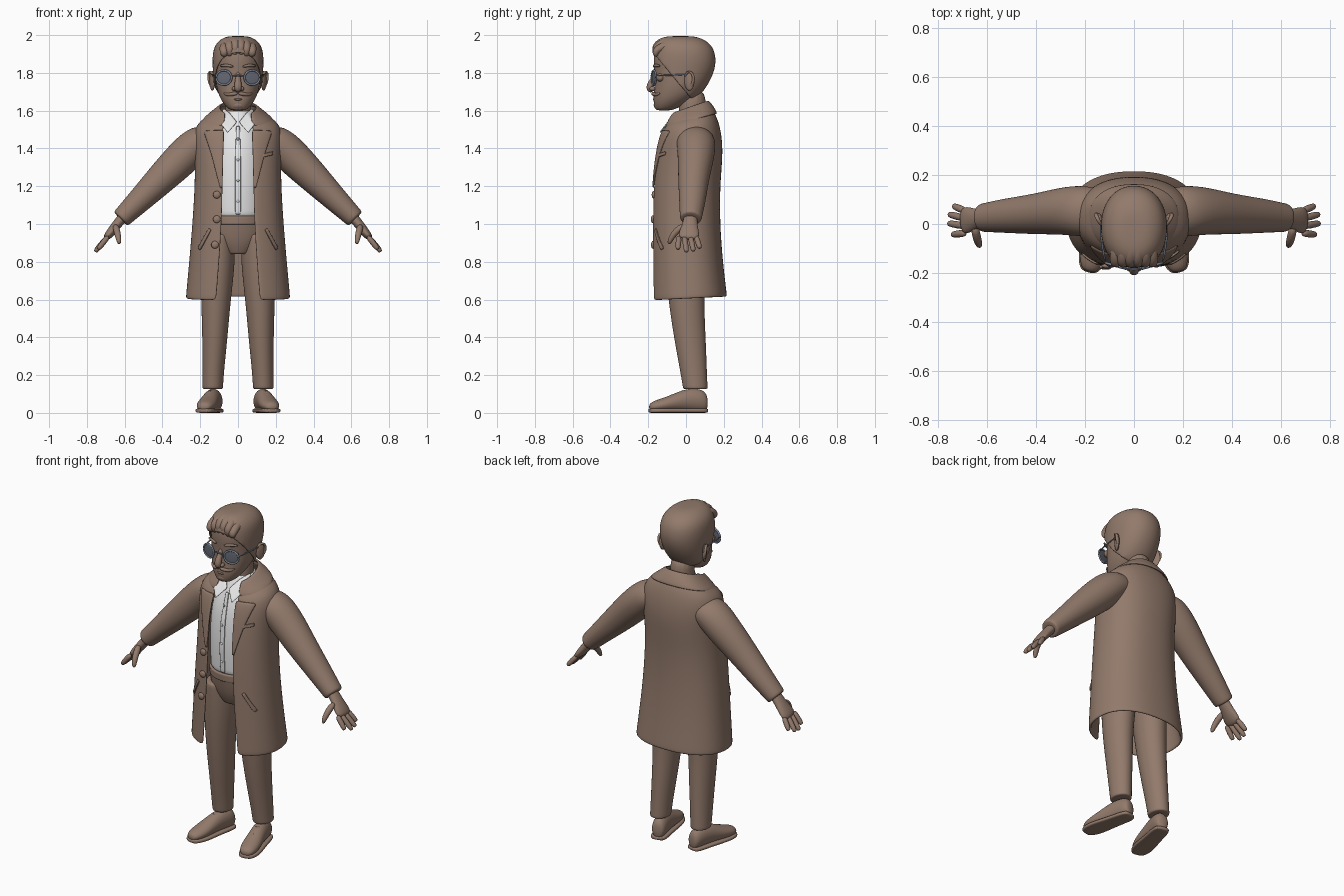
import bpy, bmesh
from math import sin, cos, pi, copysign, asin
from mathutils import Vector, Matrix
from mathutils.bvhtree import BVHTree

if "Cube" in bpy.data.objects:
    bpy.data.objects.remove(bpy.data.objects["Cube"])


def material(name, rgb):
    m = bpy.data.materials.new(name)
    m.use_nodes = True
    m.diffuse_color = (*rgb, 1)
    m.node_tree.nodes["Principled BSDF"].inputs["Base Color"].default_value = (*rgb, 1)
    return m


BROWN = material("warm brown", (.29, .195, .148))
WHITE = material("shirt white", (.8, .8, .8))
FRAME = material("slate frame", (.2, .24, .31))
LENS = material("dark lens", (.13, .14, .17))
Z = (0, 0, 1)


def finish(name, bm, mat, mirror=False, level=2, thick=0):
    bmesh.ops.recalc_face_normals(bm, faces=bm.faces[:])
    for f in bm.faces:
        f.smooth = True
    me = bpy.data.meshes.new(name)
    bm.to_mesh(me)
    bm.free()
    me.materials.append(mat)
    ob = bpy.data.objects.new(name, me)
    bpy.context.collection.objects.link(ob)
    if mirror:
        ob.modifiers.new("mirror", 'MIRROR').use_mirror_merge = False
    if thick:
        s = ob.modifiers.new("thickness", 'SOLIDIFY')
        s.thickness, s.offset = thick, 0
    if level:
        s = ob.modifiers.new("smooth", 'SUBSURF')
        s.levels = s.render_levels = level
    return ob


def power(v, p):
    return copysign(abs(v) ** (2 / p), v)


def tube(name, rows, mat, mirror=False, axis=None, ref=(0, 1, 0), crisp=False,
         p=2, n=16, level=2, m=None, cut=None, thick=0):
    """Loft oval rings through rows of (x, y, z, radius_a, radius_b)."""
    rows = [r if len(r) == 5 else (*r, r[3]) for r in rows]
    if crisp:
        near = lambda a, b: tuple(i + (j - i) * .06 for i, j in zip(a, b))
        rows = [rows[0], near(rows[0], rows[1]), *rows[1:-1], near(rows[-1], rows[-2]), rows[-1]]
    bm, rings = bmesh.new(), []
    for i, r in enumerate(rows):
        a, b = rows[max(i - 1, 0)], rows[min(i + 1, len(rows) - 1)]
        t = Vector(axis) if axis else (Vector(b[:3]) - Vector(a[:3])).normalized()
        u = t.cross(Vector(ref)).normalized()
        v = u.cross(t)
        rings.append([bm.verts.new(Vector(r[:3]) + u * r[3] * power(cos(k * 2 * pi / n), p)
                                   + v * r[4] * power(sin(k * 2 * pi / n), p)) for k in range(n)])
    for a, b in zip(rings, rings[1:]):
        for k in range(n):
            bm.faces.new((a[k], a[(k + 1) % n], b[(k + 1) % n], b[k]))
    bm.faces.new(rings[0])
    bm.faces.new(rings[-1])
    if cut:
        bmesh.ops.bisect_plane(bm, geom=bm.verts[:] + bm.edges[:] + bm.faces[:],
                               plane_co=cut[0], plane_no=cut[1], clear_inner=True)
    if m:
        bm.transform(m)
    return finish(name, bm, mat, mirror, level, thick)


def ball(name, loc, size, mat, mirror=False, yaw=0):
    bm = bmesh.new()
    bmesh.ops.create_uvsphere(bm, u_segments=20, v_segments=12, radius=1)
    bm.transform(Matrix.Translation(loc) @ Matrix.Rotation(yaw, 4, 'Z') @ Matrix.Diagonal((*size, 1)))
    return finish(name, bm, mat, mirror, 0)


def wrap(name, rows, p=2.3, n=25, thick=.016):
    """Garment shell open at the front; rows are (z, half width, front, back, opening, tilt)."""
    bm, lines = bmesh.new(), []
    for z, w, f, b, o, tilt in rows:
        t0, yc, line = asin((o / w) ** (p / 2)), (f + b) / 2, []
        for k in range(n):
            t = t0 + (2 * pi - 2 * t0) * k / (n - 1)
            dy = -(b - f) / 2 * power(cos(t), p)
            line.append(bm.verts.new((w * power(sin(t), p), yc + dy, z + tilt * dy)))
        lines.append(line)
    for a, b in zip(lines, lines[1:]):
        for k in range(n - 1):
            bm.faces.new((a[k], a[k + 1], b[k + 1], b[k]))
    return finish(name, bm, BROWN, thick=thick)


# Coat body and fold-down collar
coat = wrap("coat_body", [
    (.605, .27, -.18, .21, .115, .05), (.63, .268, -.18, .208, .112, .04), (.8, .252, -.18, .188, .098, 0),
    (1, .235, -.18, .173, .085, 0), (1.2, .222, -.175, .173, .08, 0), (1.35, .222, -.16, .187, .08, 0),
    (1.45, .23, -.14, .185, .08, 0), (1.52, .218, -.117, .168, .077, .1),
    (1.555, .17, -.1, .145, .073, .25), (1.595, .105, -.09, .118, .068, .33)])
wrap("coat_collar", [(1.547, .187, -.116, .163, .076, .25), (1.59, .127, -.102, .137, .07, .3),
                     (1.617, .094, -.09, .112, .067, .35)], thick=.014)
surface = BVHTree.FromObject(coat, bpy.context.evaluated_depsgraph_get())


def on_coat(x, z):
    step = copysign(.01, x)
    for i in range(7):
        hit = surface.ray_cast(Vector((x + i * step, -1, z)), Vector((0, 1, 0)))[0]
        if hit and hit.y < 0:
            return Vector((x, hit.y - .006, z))
    return Vector((x, -.13, z))


def sheet(name, left, right, mat, mirror=False, thick=.009, across=4, along=5):
    """Thin sheet between two rails; flat (x, z) rails are laid over the coat."""
    bm, grid = bmesh.new(), []
    for s in range((len(left) - 1) * along + 1):
        i = min(s // along, len(left) - 2)
        f = s / along - i
        a = Vector(left[i]).lerp(Vector(left[i + 1]), f)
        b = Vector(right[i]).lerp(Vector(right[i + 1]), f)
        pts = [a.lerp(b, k / across) for k in range(across + 1)]
        grid.append([bm.verts.new(on_coat(*q) if len(q) == 2 else q) for q in pts])
    for a, b in zip(grid, grid[1:]):
        for k in range(across):
            bm.faces.new((a[k], a[k + 1], b[k + 1], b[k]))
    return finish(name, bm, mat, mirror, 1, thick)


# Lapels, pockets and buttons
sheet("lapel", [(.082, 1.19), (.078, 1.35), (.072, 1.5)], [(.095, 1.19), (.14, 1.36), (.185, 1.495)], BROWN, True)
sheet("hip_pocket_flap", [(.14, .97), (.2, .86)], [(.155, .98), (.215, .87)], BROWN, True)
sheet("chest_pocket", [(.125, 1.37), (.185, 1.385)], [(.125, 1.35), (.185, 1.365)], BROWN)
for i, (x, z) in enumerate([(-.112, 1.155), (-.112, 1.025), (-.122, .89)]):
    ball(f"coat_button_{i + 1}", on_coat(x, z), (.02, .01, .02), BROWN)

# Sleeves
tube("sleeve", [(.13, .05, 1.44, .07, .09), (.2, .052, 1.44, .097, .108), (.28, .055, 1.366, .099, .1),
                (.4, .04, 1.246, .085, .084), (.52, .034, 1.126, .067, .072), (.622, .025, 1.026, .053, .058)],
     BROWN, True, crisp=True)

# Hands
tube("palm", [(.59, .025, 1.06, .03, .038), (.635, .022, 1.005, .026, .037), (.67, .017, .96, .025, .054),
              (.705, .013, .918, .018, .058)], BROWN, True)
for name, y0, y1, x, z in [("little", .052, .074, .736, .872), ("ring", .022, .04, .755, .857),
                           ("middle", -.009, .003, .757, .852), ("index", -.037, -.043, .741, .866)]:
    a, b = Vector((.685, y0, .938)), Vector((x, y1, z))
    tube(f"{name}_finger", [(*a, .015), (*a.lerp(b, .5), .016), (*a.lerp(b, .9), .014), (*b, .009)],
         BROWN, True, n=10, level=1)
tube("thumb", [(.65, -.01, .995, .018), (.64, -.055, .96, .019), (.633, -.08, .925, .016), (.628, -.092, .892, .01)],
     BROWN, True, n=10, level=1, ref=(1, 0, 0))

# Shirt
tube("shirt", [(0, 0, 1.035, .155, .142), (0, 0, 1.2, .16, .15), (0, .01, 1.35, .16, .15),
               (0, .02, 1.45, .15, .14), (0, .03, 1.53, .11, .112), (0, .035, 1.6, .074, .08)],
     WHITE, axis=Z, crisp=True)
sheet("shirt_collar", [(.004, -.095, 1.54), (.045, -.045, 1.59), (.075, .01, 1.612)],
      [(.055, -.14, 1.48), (.088, -.105, 1.525), (.092, .01, 1.575)], WHITE, True)
sheet("shirt_placket", [(-.015, -.144, 1.05), (-.015, -.153, 1.2), (-.015, -.142, 1.36), (-.01, -.1, 1.52)],
      [(.015, -.144, 1.05), (.015, -.153, 1.2), (.015, -.142, 1.36), (.01, -.1, 1.52)], WHITE)
for i in range(4):
    ball(f"shirt_button_{i + 1}", (0, (-.152, -.156, -.154, -.134)[i], 1.12 + .11 * i), (.007, .004, .007), WHITE)

# Trousers
tube("trouser_seat", [(0, 0, .84, .08, .09), (0, 0, .9, .15, .12), (0, 0, .97, .165, .137), (0, 0, 1.03, .16, .148)],
     BROWN, axis=Z, crisp=True)
tube("waistband", [(0, 0, .995, .163, .149), (0, 0, 1.045, .163, .15)], BROWN, axis=Z, crisp=True)
tube("trouser_leg", [(.098, 0, .95, .08, .12), (.105, 0, .8, .093, .115), (.117, 0, .6, .08, .096),
                     (.122, .02, .4, .068, .086), (.131, .04, .22, .058, .072), (.134, .05, .125, .055, .066)],
     BROWN, True, axis=Z, crisp=True)

# Shoes, turned slightly outwards
turn = Matrix.Translation((.137, .012, 0)) @ Matrix.Rotation(.22, 4, 'Z')
shoe = [(.105, .05, .03, .045), (.075, .066, .044, .062), (0, .07, .045, .062), (-.065, .058, .049, .05),
        (-.13, .044, .054, .037), (-.185, .036, .045, .029), (-.212, .03, .024, .018)]
tube("shoe_upper", [(0, y, z, a, b) for y, z, a, b in shoe], BROWN, True, axis=(0, -1, 0), ref=Z, m=turn)
tube("shoe_sole", [(0, y * 1.02, .012, a * 1.12, .012) for y, z, a, b in shoe], BROWN, True,
     axis=(0, -1, 0), ref=Z, p=4, m=turn)
for i in range(3):
    y, z = -.03 - .028 * i, .122 - .011 * i
    tube(f"shoe_lace_{i + 1}", [(-.028, y, z - .02, .005), (0, y - .004, z, .006), (.028, y, z - .02, .005)],
         BROWN, True, n=8, level=1, m=turn)

# Head, neck and hair
skull = [(1.6, -.118, .035, .038), (1.614, -.104, .058, .062), (1.65, -.077, .087, .097), (1.69, -.05, .106, .122),
         (1.74, -.03, .118, .138), (1.8, -.015, .123, .153), (1.86, -.012, .127, .163), (1.92, -.014, .123, .156),
         (1.96, -.02, .103, .132), (1.985, -.03, .065, .09), (1.99, -.03, .03, .04)]
tube("head", [(0, y, z, a, b) for z, y, a, b in skull], BROWN, axis=Z, p=2.15, n=20)
tube("neck", [(0, .035, 1.5, .072, .076), (0, .033, 1.6, .066, .072), (0, .035, 1.72, .068, .072)], BROWN, axis=Z)
tube("hair_cap", [(0, y, z, a + .006, b + .006) for z, y, a, b in skull], BROWN, axis=Z, p=2.15, n=20,
     cut=((0, -.02, 1.72), (0, 1, .83)), thick=.01)
for i in range(6):
    x = -.075 + .03 * i
    h = x * x * 5
    tube(f"quiff_lock_{i + 1}", [(x * .95, -.155, 1.885, .01, .014), (x, -.168, 1.935 - h, .023),
                                 (x, -.13, 1.971 - h, .026), (x * .85, -.05, 1.973 - h, .024),
                                 (x * .6, .06, 1.958 - h, .02)], BROWN, n=10, ref=(1, 0, 0))

# Face
tube("nose", [(0, -.15, 1.815, .012), (0, -.168, 1.775, .013), (0, -.19, 1.738, .02, .021),
              (0, -.192, 1.715, .022, .02), (0, -.175, 1.702, .014)], BROWN, n=12, ref=(1, 0, 0))
ball("nostril", (.02, -.177, 1.716), (.012, .016, .012), BROWN, True)
ball("eyeball", (.07, -.135, 1.775), (.026, .022, .022), BROWN, True)
ball("chin", (0, -.135, 1.63), (.042, .036, .028), BROWN)
ball("lower_lip", (0, -.16, 1.66), (.028, .016, .008), BROWN)
tube("eyebrow", [(.022, -.172, 1.832, .007), (.06, -.165, 1.842, .01), (.1, -.135, 1.836, .006)],
     BROWN, True, n=8, level=1)
tube("moustache", [(0, -.176, 1.692, .009), (.03, -.174, 1.688, .012), (.058, -.156, 1.683, .009),
                   (.078, -.136, 1.694, .004)], BROWN, True, n=8, level=1, ref=Z)

# Ears
ball("ear", (.136, .018, 1.758), (.011, .029, .052), BROWN, True, yaw=-.4)
tube("ear_rim", [(.127, -.008, 1.775, .007), (.141, .006, 1.81, .008), (.155, .034, 1.803, .009),
                 (.156, .043, 1.765, .009), (.141, .03, 1.725, .009), (.128, .008, 1.712, .008)],
     BROWN, True, n=8, level=1, ref=(1, 0, 0))

# Round glasses
tube("glasses_rim", [(.075 + .041 * cos(a), -.17 + .28 * .041 * cos(a), 1.775 + .039 * sin(a), .006)
                     for a in [i * pi / 12 for i in range(25)]], FRAME, True, n=8, level=1)
ball("lens", (.075, -.17, 1.775), (.04, .003, .037), LENS, True, yaw=.27)
tube("glasses_bridge", [(-.036, -.181, 1.78, .004), (0, -.186, 1.79, .005), (.036, -.181, 1.78, .004)],
     FRAME, n=8, level=1)
tube("glasses_temple", [(.116, -.158, 1.785, .005), (.132, -.08, 1.788, .004), (.138, .01, 1.792, .004)],
     FRAME, True, n=8, level=1, ref=Z)
